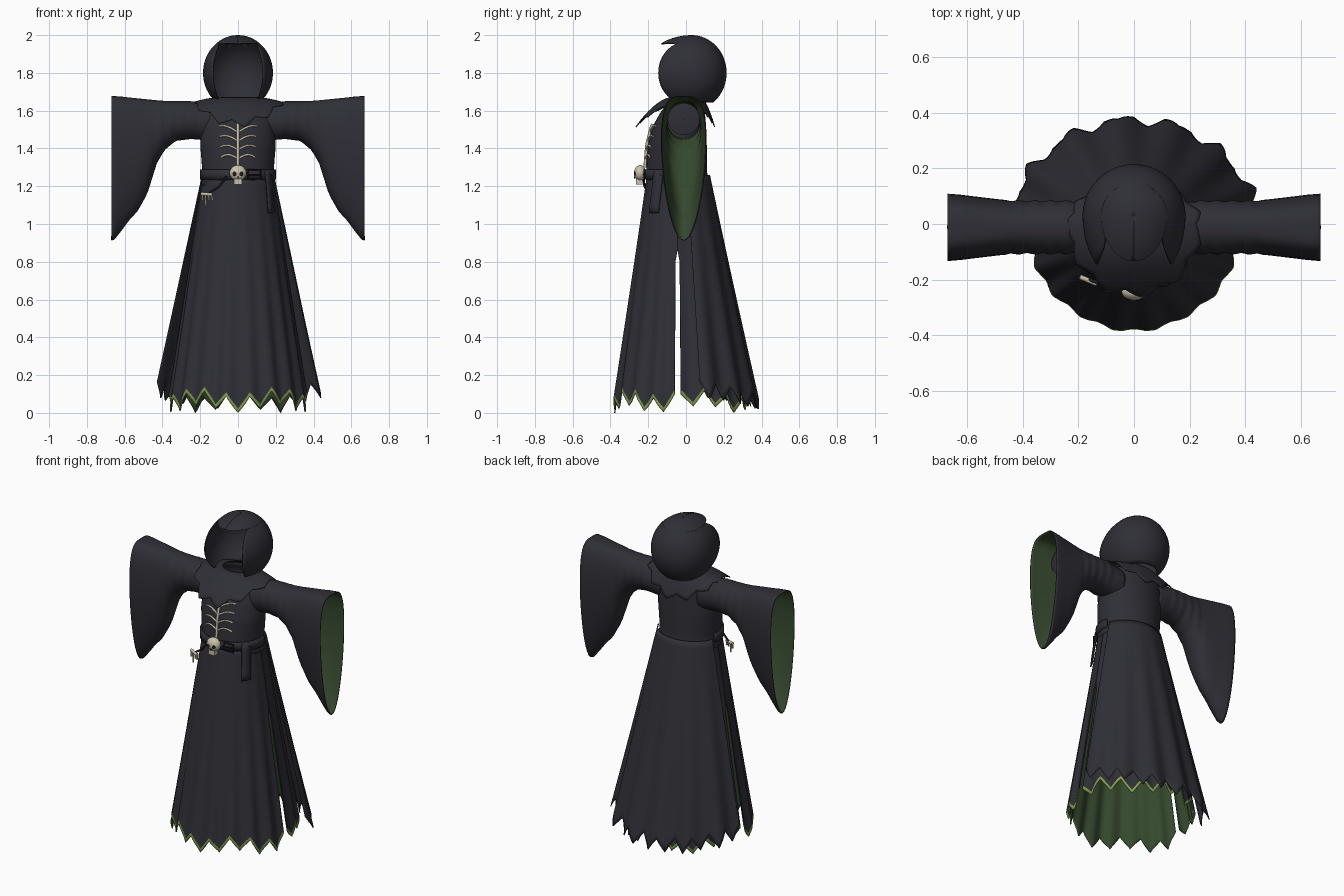
import bpy, bmesh
from math import sin, cos, pi, sqrt, asin, radians
from mathutils import Matrix, Vector

if "Cube" in bpy.data.objects:
    bpy.data.objects.remove(bpy.data.objects["Cube"])


def material(name, r, g, b):
    m = bpy.data.materials.new(name)
    m.use_nodes = True
    m.diffuse_color = (r, g, b, 1)
    bsdf = m.node_tree.nodes["Principled BSDF"]
    bsdf.inputs["Base Color"].default_value = (r, g, b, 1)
    bsdf.inputs["Roughness"].default_value = 0.9
    return m


cloth = material("dark cloth", 0.028, 0.028, 0.037)
lining = material("green lining", 0.036, 0.066, 0.027)
trim = material("light green trim", 0.22, 0.34, 0.08)
bone = material("bone", 0.6, 0.54, 0.4)
leather = material("black leather", 0.012, 0.012, 0.016)


def interp(t, table):
    """Piecewise linear lookup; rows are (key, value, value, ...)."""
    table = sorted(table)
    t = min(max(t, table[0][0]), table[-1][0])
    for a, b in zip(table, table[1:]):
        if t <= b[0]:
            k = (t - a[0]) / (b[0] - a[0])
            return [p + (q - p) * k for p, q in zip(a[1:], b[1:])]


def steps(n):
    return [i / n for i in range(n + 1)]


def finish(name, mesh, mats, thickness=0, offset=0, mirror=False):
    for m in mats:
        mesh.materials.append(m)
    mesh.shade_smooth()
    mesh.set_sharp_from_angle(angle=radians(40))
    ob = bpy.data.objects.new(name, mesh)
    bpy.context.collection.objects.link(ob)
    if thickness:
        mod = ob.modifiers.new("thickness", "SOLIDIFY")
        mod.thickness, mod.offset, mod.material_offset = thickness, -1, offset
    if mirror:
        ob.modifiers.new("mirror", "MIRROR")
    return ob


def sheet(name, fn, us, vs, mats, closed=False, last=0, **kw):
    """Grid surface from fn(u, v); the last row may take its own material."""
    bm = bmesh.new()
    cols = us[:-1] if closed else us
    grid = [[bm.verts.new(fn(u, v)) for u in cols] for v in vs]
    n = len(cols)
    for j in range(len(vs) - 1):
        for i in range(n if closed else n - 1):
            k = (i + 1) % n
            f = bm.faces.new((grid[j][i], grid[j + 1][i], grid[j + 1][k], grid[j][k]))
            f.material_index = last if j == len(vs) - 2 else 0
    mesh = bpy.data.meshes.new(name)
    bm.to_mesh(mesh)
    bm.free()
    return finish(name, mesh, mats, **kw)


def rod(name, points, radius, mat, cyclic=False):
    cu = bpy.data.curves.new(name, "CURVE")
    cu.dimensions = "3D"
    cu.bevel_depth, cu.bevel_resolution, cu.use_fill_caps = radius, 2, True
    sp = cu.splines.new("POLY")
    sp.points.add(len(points) - 1)
    for p, co in zip(sp.points, points):
        p.co = (*co, 1)
    sp.use_cyclic_u = cyclic
    cu.materials.append(mat)
    bpy.context.collection.objects.link(bpy.data.objects.new(name, cu))


def solid(name, kind, loc, size, mat):
    bm = bmesh.new()
    if kind == "ball":
        bmesh.ops.create_uvsphere(bm, u_segments=20, v_segments=12, radius=1)
    else:
        bmesh.ops.create_cube(bm, size=2)
    bmesh.ops.transform(bm, verts=bm.verts,
                        matrix=Matrix.Translation(loc) @ Matrix.Diagonal((*size, 1)))
    mesh = bpy.data.meshes.new(name)
    bm.to_mesh(mesh)
    bm.free()
    finish(name, mesh, [mat])


def zigzag(t):
    return abs((t % 1) * 2 - 1)


# Hood: hollow, open below and at the face
def hood(u, v):
    closed = v <= 0.3
    dz = cos(v / 0.3 * asin(0.632)) * 0.2 if closed else 0.155 - (v - 0.3) / 0.7 * 0.312
    ring = 0.185 * sqrt(max(0, 1 - (dz / 0.2) ** 2))
    gap = 0 if closed else asin(min(0.96, (0.135 - 1.4 * dz * dz) / ring))
    th = -pi / 2 + gap + u * (2 * pi - 2 * gap)
    y = ring * sin(th)
    return (ring * cos(th), 0.03 + y * (1.4 if y < 0 else 1), 1.8 + dz)


hood_rows = [0.002] + [0.3 * i / 7 for i in range(1, 8)] + [0.301] + [0.3 + 0.7 * i / 18 for i in range(1, 19)]
sheet("hood", hood, steps(56), hood_rows, [cloth], thickness=0.006)

# Torso: height, half width, half depth, centre y
TORSO = [(1.2, 0.195, 0.165, -0.045), (1.27, 0.188, 0.162, -0.05), (1.42, 0.2, 0.155, -0.045),
         (1.52, 0.195, 0.14, -0.035), (1.6, 0.18, 0.115, -0.015), (1.655, 0.12, 0.08, 0)]


def torso(u, v):
    z = 1.655 - 0.455 * v
    rx, ry, cy = interp(z, TORSO)
    return (rx * cos(u * 2 * pi), cy + ry * sin(u * 2 * pi), z)


def chest(x, z, lift=0.004):
    rx, ry, cy = interp(z, TORSO)
    return (x, cy - ry * sqrt(1 - (x / rx) ** 2) - lift, z)


sheet("bodice", torso, steps(48), steps(24), [cloth], closed=True, thickness=0.005)


# Ragged shoulder mantle
def mantle(u, v):
    th = u * 2 * pi
    c, s = cos(th), sin(th)
    out = v * (1 - 0.16 * zigzag(u * 11))
    reach = 0.27 if s < 0 else 0.155
    droop = (0.03 + 0.13 * s * s) * out ** 1.7
    return (c * (0.09 + 0.16 * out), s * (0.075 + (reach - 0.075) * out), 1.672 - droop)


sheet("shoulder_mantle", mantle, steps(88), steps(10), [cloth], closed=True, thickness=0.005)

# Wide hanging sleeves: x, top z, bottom z, half width
SLEEVE = [(0.13, 1.63, 1.44, 0.09), (0.25, 1.65, 1.45, 0.095), (0.33, 1.65, 1.44, 0.095),
          (0.39, 1.652, 1.39, 0.095), (0.43, 1.655, 1.32, 0.096), (0.48, 1.66, 1.16, 0.1),
          (0.53, 1.665, 1.07, 0.106), (0.58, 1.67, 1.015, 0.112), (0.62, 1.675, 0.96, 0.117),
          (0.655, 1.677, 0.917, 0.12), (0.67, 1.678, 0.912, 0.121)]


def sleeve(u, v):
    x = 0.13 + 0.54 * v
    top, low, half = interp(x, SLEEVE)
    a = u * 2 * pi
    drop = ((1 - cos(a)) / 2) ** (1 + 0.7 * (top - low - 0.2) / 0.56)
    ripple = 0.003 * sin(x * 110) * (0.2 < x < 0.45)
    return (x, -0.012 + (half + ripple) * sin(a), top - (top - low) * drop)


sheet("sleeves", sleeve, steps(48), steps(36), [cloth, lining], closed=True,
      thickness=0.005, offset=1, mirror=True)


def inner_sleeve(u, v):
    r = 0.085 if v < 0.9 else 0.07 * (1 - v) / 0.1 + 0.001
    return (0.2 + 0.38 * min(v, 0.9), -0.012 + r * sin(u * 2 * pi), 1.555 + r * cos(u * 2 * pi))


sheet("inner_sleeves", inner_sleeve, steps(28), [0, 0.5, 0.89, 0.9, 1], [cloth], closed=True, mirror=True)


# Skirt panels, slit at both sides, with pleats and a toothed hem
def panel(start):
    def fn(u, v):
        th = start + u * pi
        hem = 0.02 + 0.08 * zigzag(u * 9) + 0.02 * sin(5 * th)
        z = 1.24 + (hem - 1.24) * v
        s = (1.24 - z) / 1.2
        gap = 0.05 * min(1, max(0, (0.85 - z) / 0.03))
        th = start + gap + u * (pi - 2 * gap)
        depth = 0.165 + (0.175 if start else 0.225) * s
        fold = 1 + 0.03 * s * cos(18 * th)
        return ((0.188 + 0.182 * s) * fold * cos(th), -0.045 + depth * fold * sin(th), z)
    return fn


skirt_rows = [0.982 * v for v in steps(36)] + [1]
for label, start in (("back_skirt", 0), ("front_skirt", pi)):
    sheet(label, panel(start), steps(108), skirt_rows, [cloth, trim, lining, lining],
          last=1, thickness=0.006, offset=2)


# Outer cape over the back of the skirt
def cape(u, v):
    th = 0.3 + u * (pi - 0.6)
    hem = 0.02 + 0.08 * zigzag(u * 11) + 0.07 * cos(th) ** 2
    z = 1.26 + (hem - 1.26) * v
    s = (1.26 - z) / 1.2
    fold = 1 + 0.035 * s * cos(15 * th)
    return ((0.2 + 0.27 * s) * fold * cos(th), -0.045 + (0.172 + 0.25 * s) * fold * sin(th), z)


sheet("back_cape", cape, steps(110), steps(30), [cloth], thickness=0.005)


# Belt with buckle, hanging strap and cord
def belt(u, v):
    th = pi * 0.94 + u * pi * 1.12
    return (0.2 * cos(th), -0.048 + 0.175 * sin(th), 1.288 - 0.052 * v)


sheet("belt", belt, steps(40), steps(2), [cloth], thickness=0.012)
buckle = [(x, -0.219, z) for x, z in ((0.055, 1.238), (0.12, 1.238), (0.12, 1.287), (0.055, 1.287))]
rod("buckle", buckle, 0.005, leather, cyclic=True)
rod("buckle_pin", [(0.05, -0.224, 1.262), (0.125, -0.216, 1.262)], 0.004, leather)


def strap(u, v):
    return (0.15 + 0.028 * u + 0.015 * v, -0.172 + 0.05 * u - 0.025 * v, 1.28 - 0.22 * v)


sheet("belt_tail", strap, steps(2), steps(6), [cloth], thickness=0.008)
rod("charm_cord", [(-0.06, -0.226, 1.25), (-0.1, -0.22, 1.2), (-0.16, -0.2, 1.16)], 0.006, leather)

# Bone charm: a bar with dangling pieces
rod("charm_bar", [(-0.195, -0.19, 1.16), (-0.135, -0.215, 1.155)], 0.009, bone)
for i in range(4):
    x, y = -0.19 + 0.017 * i, -0.195 - 0.006 * i
    rod("charm_finger", [(x, y, 1.155), (x + 0.003, y - 0.004, 1.125 - 0.03 * (i % 3 == 1))], 0.005, bone)

# Breastbone and ribs lying on the chest
rod("breastbone", [chest(0, 1.3 + 0.23 * t, 0.008) for t in steps(8)], 0.008, bone)
for i in range(4):
    for side in (-1, 1):
        z0, width = 1.485 - 0.047 * i, 0.1 - 0.003 * i
        pts = [chest(side * width * t, z0 + 0.035 * sin(t * pi * 0.6) - 0.025 * (i / 3) * t * t)
               for t in steps(8)]
        rod("rib", pts, 0.0055, bone)

# Belt skull
solid("skull", "ball", (0, -0.243, 1.27), (0.045, 0.032, 0.042), bone)
solid("skull_jaw", "box", (0, -0.248, 1.224), (0.022, 0.018, 0.015), bone)
for side in (-1, 1):
    solid("eye_socket", "ball", (side * 0.018, -0.27, 1.266), (0.011, 0.006, 0.011), leather)
solid("nose_hole", "ball", (0, -0.272, 1.247), (0.004, 0.004, 0.006), leather)
